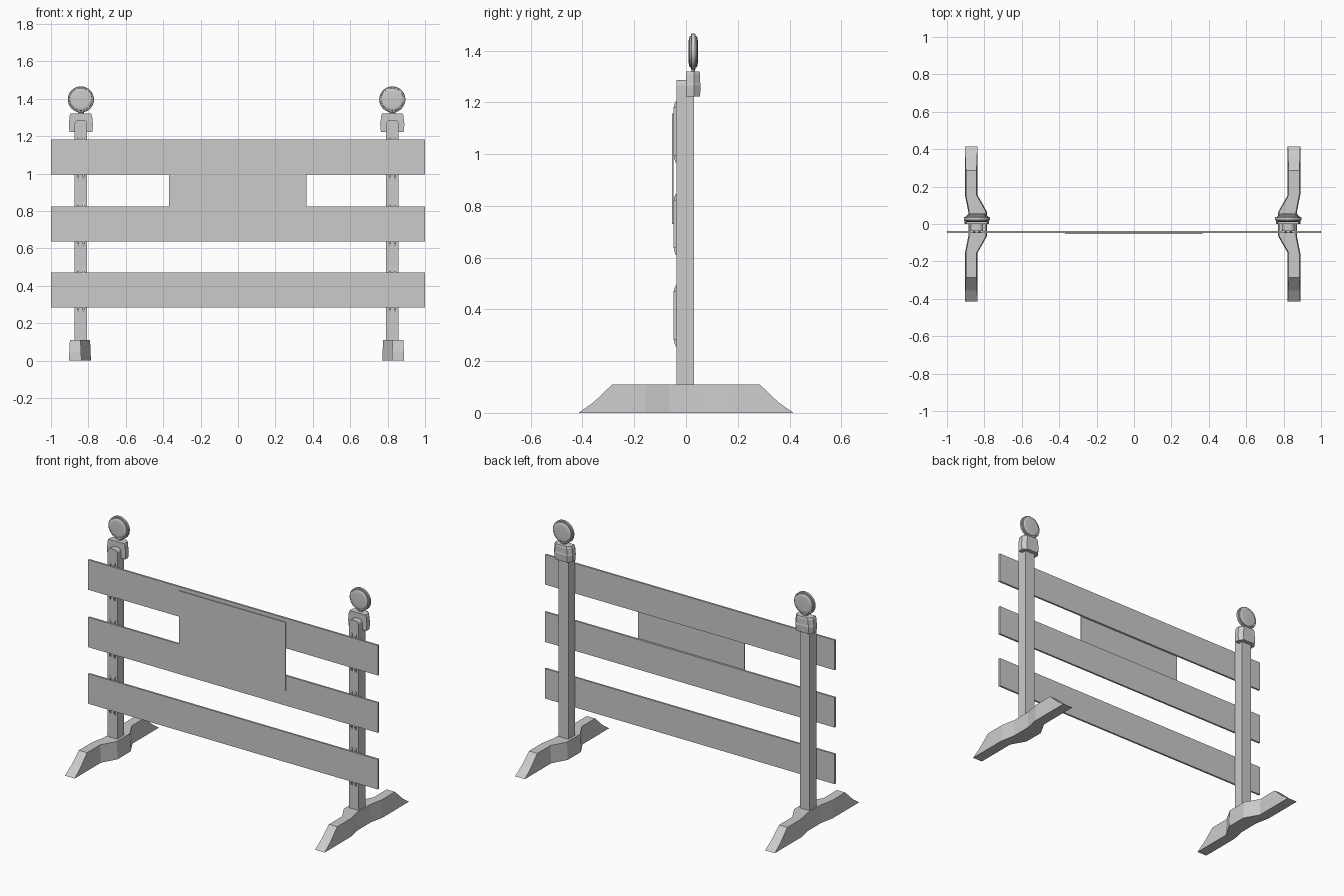
import bpy, bmesh, math

if "Cube" in bpy.data.objects:
    bpy.data.objects.remove(bpy.data.objects["Cube"])


def make(name, verts, faces, smooth=False):
    """Mesh object with merged points and outward normals."""
    me = bpy.data.meshes.new(name)
    bm = bmesh.new()
    vs = [bm.verts.new(v) for v in verts]
    for f in faces:
        bm.faces.new([vs[i] for i in f])
    bmesh.ops.remove_doubles(bm, verts=bm.verts, dist=1e-5)
    bmesh.ops.recalc_face_normals(bm, faces=bm.faces)
    bm.to_mesh(me)
    bm.free()
    ob = bpy.data.objects.new(name, me)
    bpy.context.collection.objects.link(ob)
    if smooth:
        bpy.ops.object.select_all(action='DESELECT')
        ob.select_set(True)
        bpy.context.view_layer.objects.active = ob
        bpy.ops.object.shade_smooth_by_angle(angle=math.radians(35))
    return ob


def loft(name, rings, smooth=False):
    """Skin closed rings of equal length and cap both ends."""
    n = len(rings[0])
    verts = [p for r in rings for p in r]
    faces = [(k * n + i, k * n + (i + 1) % n, (k + 1) * n + (i + 1) % n, (k + 1) * n + i)
             for k in range(len(rings) - 1) for i in range(n)]
    last = (len(rings) - 1) * n
    faces += [tuple(range(n)), tuple(range(last, last + n))]
    return make(name, verts, faces, smooth)


def box(name, x0, x1, y0, y1, z0, z1):
    return loft(name, [[(x0, y0, z), (x1, y0, z), (x1, y1, z), (x0, y1, z)] for z in (z0, z1)])


BOARD_Z = {"bottom": 0.377, "middle": 0.73, "top": 1.088}

# Three horizontal boards and the sign panel
for label, zc in BOARD_Z.items():
    box(label + "_board", -1, 1, -0.049, -0.037, zc - 0.0935, zc + 0.0935)
box("sign_panel", -0.37, 0.366, -0.054, -0.049, 0.73, 1.158)


def stand(side, cx, s):
    """Post, foot, board clips and lamp; s points outward in x."""
    def X(u):
        return cx + s * u

    # Foot that bends inward around the post
    half = [(0.415, 0.064, -0.003, 0.0), (0.355, 0.064, -0.003, 0.043),
            (0.285, 0.064, -0.003, 0.11), (0.155, 0.064, -0.003, 0.11),
            (0.065, 0.046, -0.054, 0.11)]
    stations = [(-y, a, b, z) for y, a, b, z in half] + half[::-1]
    rings = []
    for y, a, b, z in stations:
        t = 0.005 * z / 0.11
        rings.append([(X(a), y, 0), (X(b), y, 0), (X(b + t), y, z), (X(a - t), y, z)])
    bm_rings = rings[1:-1]
    foot = loft(side + "_foot", bm_rings)
    # Wedge tips close the sloping foot ends
    bm = bmesh.new()
    bm.from_mesh(foot.data)
    for sign in (-1, 1):
        cap = [f for f in bm.faces if all(abs(v.co.y - sign * 0.355) < 1e-4 for v in f.verts)]
        bmesh.ops.delete(bm, geom=cap, context='FACES_ONLY')
        lim = [v for v in bm.verts if abs(v.co.y - sign * 0.355) < 1e-4]
        lo = sorted([v for v in lim if v.co.z < 0.001], key=lambda v: v.co.x)
        hi = sorted([v for v in lim if v.co.z > 0.001], key=lambda v: v.co.x)
        tip = [bm.verts.new((v.co.x, sign * 0.415, 0)) for v in lo]
        bm.faces.new((lo[0], lo[1], tip[1], tip[0]))
        bm.faces.new((hi[0], hi[1], tip[1], tip[0]))
        bm.faces.new((lo[0], hi[0], tip[0]))
        bm.faces.new((lo[1], hi[1], tip[1]))
    bmesh.ops.recalc_face_normals(bm, faces=bm.faces)
    bm.to_mesh(foot.data)
    bm.free()

    # Post: back half, and taller front half with rounded top corners
    box(side + "_post_back", cx - 0.0335, cx + 0.0335, 0, 0.03, 0.1, 1.225)
    r = 0.024
    arc = [(0.0335 - r + r * math.cos(a), 1.287 - r + r * math.sin(a))
           for a in (i * math.pi / 10 for i in range(6))]
    outline = [(-0.0335, 0.1), (0.0335, 0.1)] + arc + [(-u, z) for u, z in arc[::-1]]
    loft(side + "_post_front", [[(X(u), y, z) for u, z in outline] for y in (-0.037, 0.0)])

    # Paired clips holding each board
    for label, zc in BOARD_Z.items():
        for k, u in enumerate((-0.014, 0.014)):
            prof = [(-0.034, -0.12), (-0.04, -0.12), (-0.047, -0.1),
                    (-0.047, 0.1), (-0.04, 0.115), (-0.034, 0.115)]
            loft(f"{side}_{label}_clip_{k + 1}",
                 [[(X(u + d), y, zc + z) for y, z in prof] for d in (-0.005, 0.005)])

    # Lamp battery case with chamfered back corners
    rings = []
    for z, w, d in ((1.223, 0.061, 0.054), (1.265, 0.065, 0.057),
                    (1.275, 0.063, 0.055), (1.308, 0.060, 0.055), (1.32, 0.055, 0.052)):
        rings.append([(X(-w), 0.0, z), (X(w), 0.0, z), (X(w), 0.03, z),
                      (X(w - 0.02), d, z), (X(-w + 0.02), d, z), (X(-w), 0.03, z)])
    loft(side + "_lamp_case", rings)

    # Neck and round lamp lens
    yc, zc, n = 0.028, 1.396, 32
    circ = [(math.cos(2 * math.pi * i / n), math.sin(2 * math.pi * i / n)) for i in range(n)]
    loft(side + "_lamp_neck", [[(X(0.016 * c), yc + 0.007 * q, z) for c, q in circ]
                               for z in (1.31, 1.342)])
    prof = [(0.044, 0.0175), (0.054, 0.0165), (0.06, 0.0125), (0.061, 0.009),
            (0.067, 0.009), (0.07, 0.006)]
    prof = [(a, -b) for a, b in prof] + prof[::-1]
    loft(side + "_lamp_lens", [[(X(a * c), yc + b, zc + a * q) for c, q in circ]
                               for a, b in prof], smooth=True)


stand("left", -0.84, -1)
stand("right", 0.825, 1)
